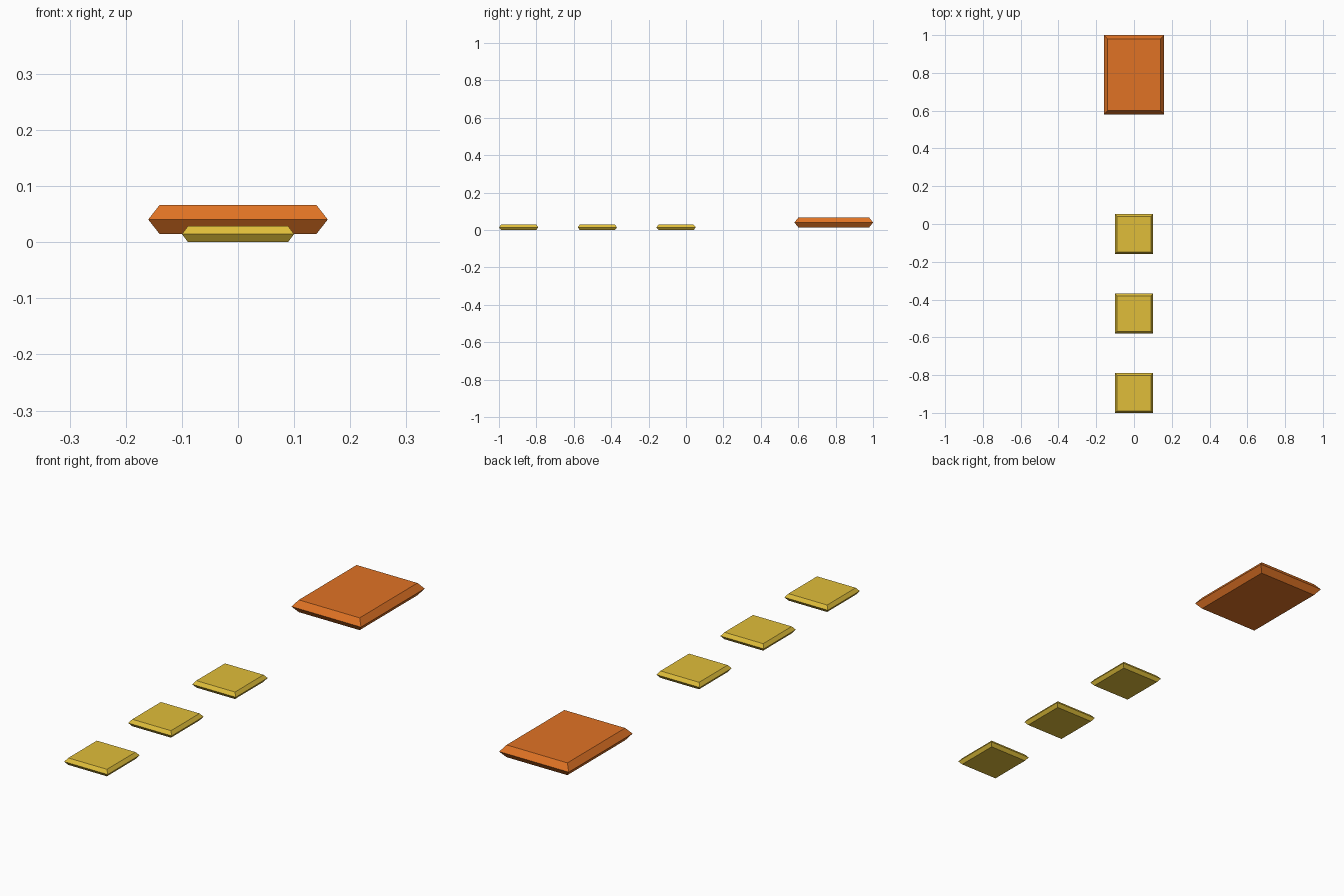
import bpy
import bmesh

if "Cube" in bpy.data.objects:
    bpy.data.objects.remove(bpy.data.objects["Cube"])


def material(name, rgb):
    m = bpy.data.materials.new(name)
    m.diffuse_color = (*rgb, 1.0)
    m.use_nodes = True
    m.node_tree.nodes["Principled BSDF"].inputs["Base Color"].default_value = m.diffuse_color
    return m


def bevelled_slab(name, y, width, length, z0, z1, inset, mat):
    """Solid slab, widest at mid height, tapering to its top and bottom faces."""
    bm = bmesh.new()
    rings = []
    for z, d in ((z0, inset), ((z0 + z1) / 2, 0), (z1, inset)):
        hx, hy = width / 2 - d, length / 2 - d
        rings.append([bm.verts.new((sx * hx, sy * hy, z))
                      for sx, sy in ((-1, -1), (1, -1), (1, 1), (-1, 1))])
    for low, high in zip(rings, rings[1:]):
        for i in range(4):
            j = (i + 1) % 4
            bm.faces.new((low[i], low[j], high[j], high[i]))
    bm.faces.new(rings[0][::-1])
    bm.faces.new(rings[-1])
    bmesh.ops.recalc_face_normals(bm, faces=bm.faces)
    mesh = bpy.data.meshes.new(name)
    bm.to_mesh(mesh)
    bm.free()
    mesh.materials.append(mat)
    obj = bpy.data.objects.new(name, mesh)
    obj.location.y = y
    bpy.context.collection.objects.link(obj)


yellow = material("yellow", (0.745, 0.515, 0.042))
orange = material("orange", (0.745, 0.171, 0.018))

# Row of three small slabs
for i in range(3):
    bevelled_slab(f"small_slab_{i + 1}", -0.895 + 0.421 * i,
                  0.20, 0.21, 0.0, 0.029, 0.011, yellow)

# Large raised slab at the back
bevelled_slab("large_slab", 0.79, 0.32, 0.42, 0.015, 0.066, 0.02, orange)
